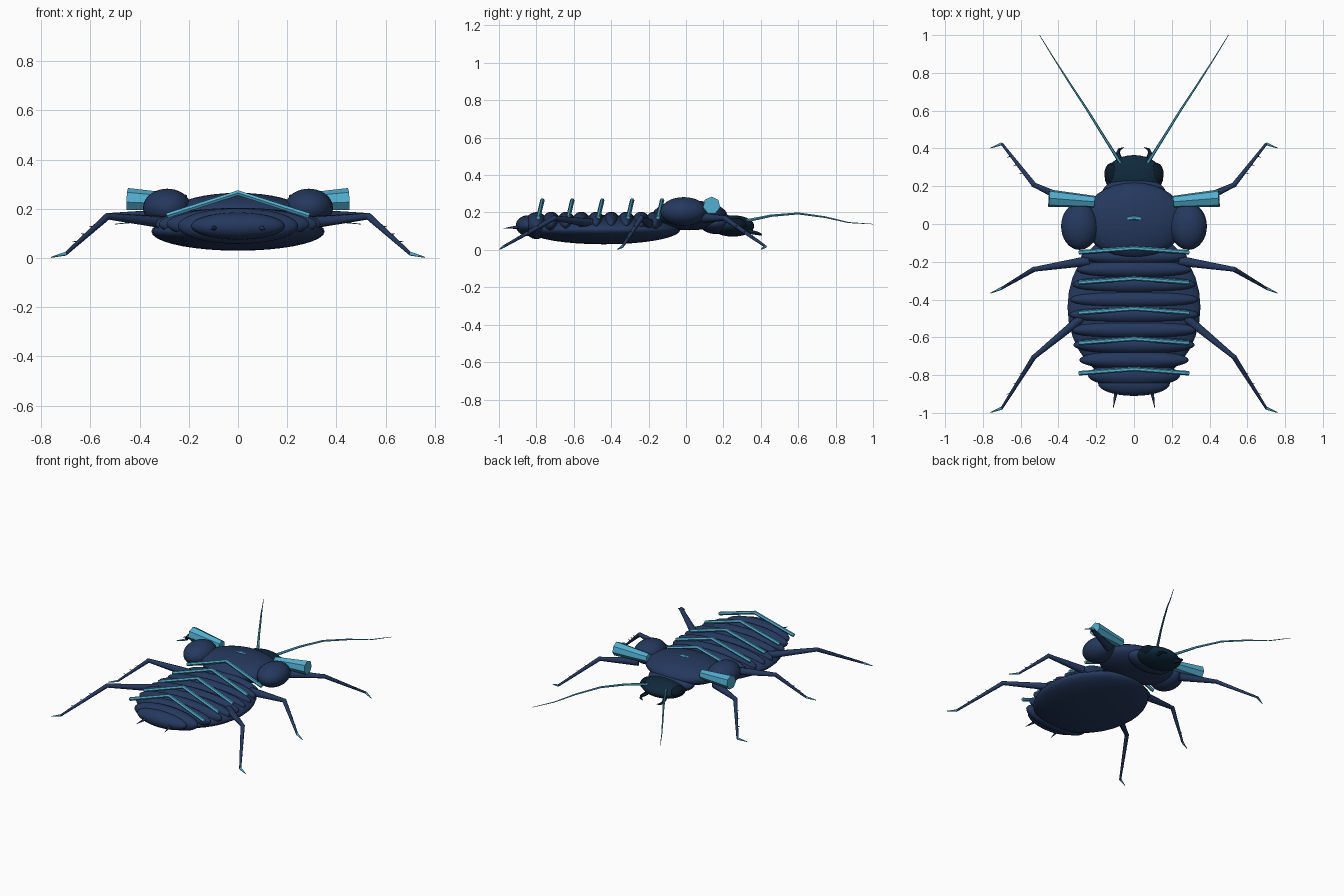
import bpy, math
from mathutils import Vector

if "Cube" in bpy.data.objects:
    bpy.data.objects.remove(bpy.data.objects["Cube"])


def material(name, rgb):
    m = bpy.data.materials.new(name)
    m.diffuse_color = (*rgb, 1)
    m.use_nodes = True
    m.node_tree.nodes["Principled BSDF"].inputs["Base Color"].default_value = m.diffuse_color
    return m


NAVY = material("navy shell", (0.018, 0.040, 0.110))
CYAN = material("cyan trim", (0.085, 0.42, 0.62))
DARK = material("dark head", (0.005, 0.022, 0.045))
BLACK = material("black eye", (0.003, 0.010, 0.020))


def finish(ob, name, mat, angle=40):
    ob.name = name
    ob.data.materials.append(mat)
    bpy.ops.object.select_all(action='DESELECT')
    bpy.context.view_layer.objects.active = ob
    ob.select_set(True)
    bpy.ops.object.shade_smooth_by_angle(angle=math.radians(angle))
    return ob


def ellipsoid(name, loc, radii, mat=NAVY, rot=(0, 0, 0)):
    bpy.ops.mesh.primitive_uv_sphere_add(segments=32, ring_count=18, radius=1,
                                         location=loc, rotation=rot)
    ob = bpy.context.object
    ob.scale = radii
    return finish(ob, name, mat)


def rod(name, a, b, r1, r2, mat=NAVY, sides=10):
    a, b = Vector(a), Vector(b)
    bpy.ops.mesh.primitive_cone_add(vertices=sides, radius1=r1, radius2=r2,
                                    depth=(b - a).length, location=(a + b) / 2)
    ob = bpy.context.object
    ob.rotation_euler = (b - a).to_track_quat('Z', 'Y').to_euler()
    return finish(ob, name, mat, 50)


def tube(name, points, radii, mat):
    cu = bpy.data.curves.new(name, 'CURVE')
    cu.dimensions = '3D'
    cu.bevel_depth = 1
    cu.bevel_resolution = 1
    cu.use_fill_caps = True
    sp = cu.splines.new('POLY')
    sp.points.add(len(points) - 1)
    for p, co, r in zip(sp.points, points, radii):
        p.co = (*co, 1)
        p.radius = r
    ob = bpy.data.objects.new(name, cu)
    bpy.context.collection.objects.link(ob)
    bpy.ops.object.select_all(action='DESELECT')
    bpy.context.view_layer.objects.active = ob
    ob.select_set(True)
    bpy.ops.object.convert(target='MESH')
    return finish(bpy.context.object, name, mat, 50)


# Abdomen: flat belly with overlapping back plates
ellipsoid("belly", (0, -0.44, 0.108), (0.352, 0.41, 0.078))
plates = [(-0.17, 0.28), (-0.24, 0.305), (-0.32, 0.325), (-0.40, 0.338),
          (-0.48, 0.342), (-0.56, 0.338), (-0.64, 0.322), (-0.72, 0.29)]
for y, w in plates:
    ellipsoid("back_plate", (0, y, 0.138), (w, 0.052, 0.066))
ellipsoid("rear_plate", (0, -0.80, 0.13), (0.245, 0.065, 0.072))
ellipsoid("tail_plate", (0, -0.845, 0.13), (0.19, 0.065, 0.055))

# Thorax and head
ellipsoid("thorax", (0, 0.02, 0.185), (0.27, 0.20, 0.08))
ellipsoid("neck", (0, 0.16, 0.145), (0.17, 0.09, 0.06))
ellipsoid("head", (0, 0.25, 0.128), (0.155, 0.115, 0.057), DARK)

# Bent trim bars along the back
for i in range(6):
    y = -0.79 + 0.16 * i
    tube("back_trim", [(-0.29, y, 0.172), (0, y + 0.022, 0.265), (0.29, y, 0.172)],
         [0.012] * 3, CYAN)

for s in (-1, 1):
    # Shoulders with flared pads
    ellipsoid("shoulder", (s * 0.288, -0.012, 0.205), (0.098, 0.125, 0.077))
    rod("shoulder_pad", (s * 0.21, 0.118, 0.225), (s * 0.45, 0.137, 0.238),
        0.032, 0.047, CYAN, 7)

    # Eyes, jaws, feelers and tail prongs
    ellipsoid("eye", (s * 0.115, 0.265, 0.135), (0.042, 0.06, 0.036), BLACK)
    tube("jaw", [(s * 0.07, 0.33, 0.10), (s * 0.085, 0.375, 0.09),
                 (s * 0.078, 0.395, 0.085), (s * 0.055, 0.405, 0.08)],
         [0.014, 0.011, 0.008, 0.002], DARK)
    tube("feeler", [(s * 0.07, 0.32, 0.155), (s * 0.155, 0.455, 0.183),
                    (s * 0.245, 0.60, 0.195), (s * 0.34, 0.745, 0.175),
                    (s * 0.42, 0.87, 0.146), (s * 0.50, 1.0, 0.138)],
         [0.009, 0.007, 0.006, 0.005, 0.003, 0.0015], CYAN)
    rod("tail_prong", (s * 0.092, -0.87, 0.125), (s * 0.11, -0.975, 0.115), 0.013, 0.001)

    # Legs: hip, knee, ankle, toe
    legs = [((0.30, 0.10, 0.17), (0.53, 0.208, 0.17), (0.70, 0.425, 0.018), (0.76, 0.402, 0.003)),
            ((0.24, -0.195, 0.14), (0.53, -0.24, 0.17), (0.70, -0.34, 0.018), (0.76, -0.366, 0.003)),
            ((0.22, -0.45, 0.135), (0.53, -0.705, 0.17), (0.70, -0.975, 0.018), (0.76, -0.998, 0.003))]
    for leg in legs:
        hip, knee, ankle, toe = [Vector((s * p[0], p[1], p[2])) for p in leg]
        rod("thigh", hip, knee, 0.028, 0.013)
        ellipsoid("knee", knee, (0.014, 0.014, 0.014))
        rod("shin", knee, ankle, 0.014, 0.007)
        rod("foot", ankle, toe, 0.008, 0.002, CYAN, 8)
        for t in (0.3, 0.5, 0.7):
            p = knee.lerp(ankle, t)
            rod("shin_spine", p, p + Vector((s * 0.026, -0.008, 0.006)), 0.004, 0.0005, NAVY, 5)
